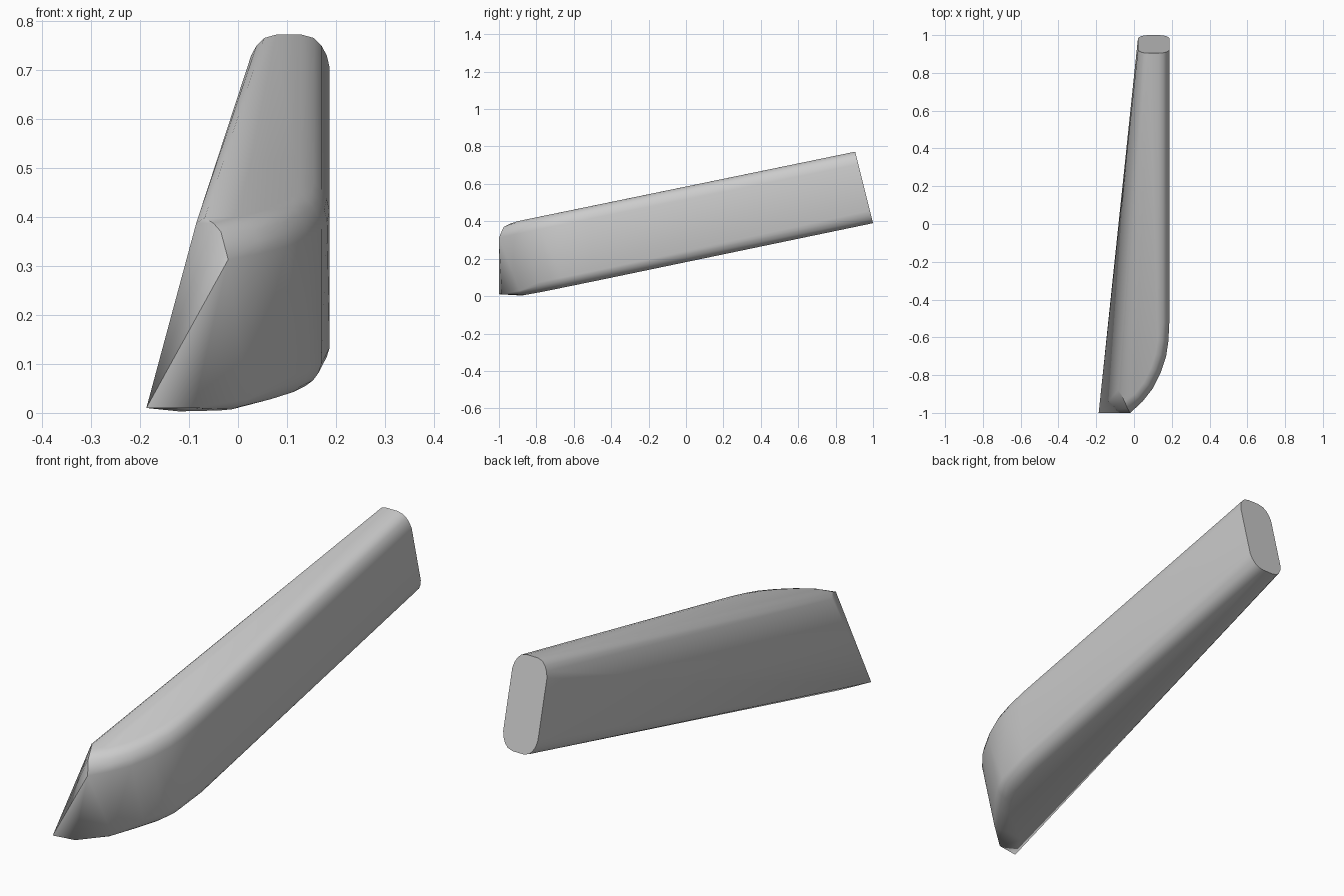
import bpy, bmesh, math
from mathutils import Vector

cube = bpy.data.objects.get("Cube")
if cube:
    bpy.data.objects.remove(cube, do_unlink=True)

SLOPE = 0.205
ROUND = [(0, 0.067), (0.006, 0.042), (0.017, 0.022), (0.032, 0.007), (0.057, 0)]


def top(y):
    return 0.585 + SLOPE * y


def bottom(y):
    return max(0.185 + SLOPE * y, 0.005)


points = []

# Rear cap: rounded slot, leaning with the bar
for side in (-1, 1):
    for inset, drop in ROUND:
        for z in (0.772 - drop, 0.39 + drop):
            points.append((0.104 + side * (0.083 - inset), 1 - (z - 0.39) * 0.25, z))

# Outer wall: upper rounded rim following the curved nose
wall = [(-0.02, -1), (0.045, -0.94), (0.10, -0.87), (0.142, -0.785),
        (0.17, -0.7), (0.182, -0.62), (0.187, -0.52)]
for i, p in enumerate(wall):
    a, b = Vector(wall[max(i - 1, 0)]), Vector(wall[min(i + 1, len(wall) - 1)])
    d = (b - a).normalized()
    inward = Vector((-d.y, d.x))
    for inset, drop in ROUND:
        q = Vector(p) + inward * inset
        if i == 0 and inset > 0:
            continue
        points.append((q.x, q.y, top(p[1]) - drop + SLOPE * (q.y - p[1])))

# Lower rim: sweeps from the tip back to the flank
lower = [(0.02, -0.89), (0.10, -0.79), (0.145, -0.72), (0.17, -0.66), (0.187, -0.5)]
for x, y in lower:
    for inset, drop in ROUND:
        k = 0.35 if x < 0.05 else 0.75
        points.append((x - inset, y + inset * 0.4, bottom(y) + drop * k))

# Pointed tip, its underside and the clipped upper corner
points += [(-0.187, -1, 0.01), (-0.09, -0.985, 0.01), (-0.12, -0.88, 0.003),
           (-0.035, -0.975, 0.37), (-0.05, -0.94, 0.387),
           (-0.068, -0.9, 0.398), (-0.085, -0.88, 0.388)]

bm = bmesh.new()
for p in points:
    bm.verts.new(p)
bmesh.ops.remove_doubles(bm, verts=bm.verts[:], dist=0.0005)
hull = bmesh.ops.convex_hull(bm, input=bm.verts[:])
loose = {v for v in hull["geom_interior"] + hull["geom_unused"]
         if isinstance(v, bmesh.types.BMVert)}
bmesh.ops.delete(bm, geom=list(loose), context="VERTS")
bmesh.ops.dissolve_limit(bm, angle_limit=math.radians(1),
                         verts=bm.verts[:], edges=bm.edges[:])
bmesh.ops.recalc_face_normals(bm, faces=bm.faces[:])
mesh = bpy.data.meshes.new("pointed_bar")
bm.to_mesh(mesh)
bm.free()

# Plain grey finish
grey = bpy.data.materials.new("light_grey")
grey.use_nodes = True
colour = (0.6, 0.6, 0.6, 1)
grey.diffuse_color = colour
grey.node_tree.nodes["Principled BSDF"].inputs["Base Color"].default_value = colour
mesh.materials.append(grey)

bar = bpy.data.objects.new("pointed_bar", mesh)
bpy.context.collection.objects.link(bar)
bpy.ops.object.select_all(action="DESELECT")
bar.select_set(True)
bpy.context.view_layer.objects.active = bar
bpy.ops.object.shade_smooth_by_angle(angle=math.radians(35))
